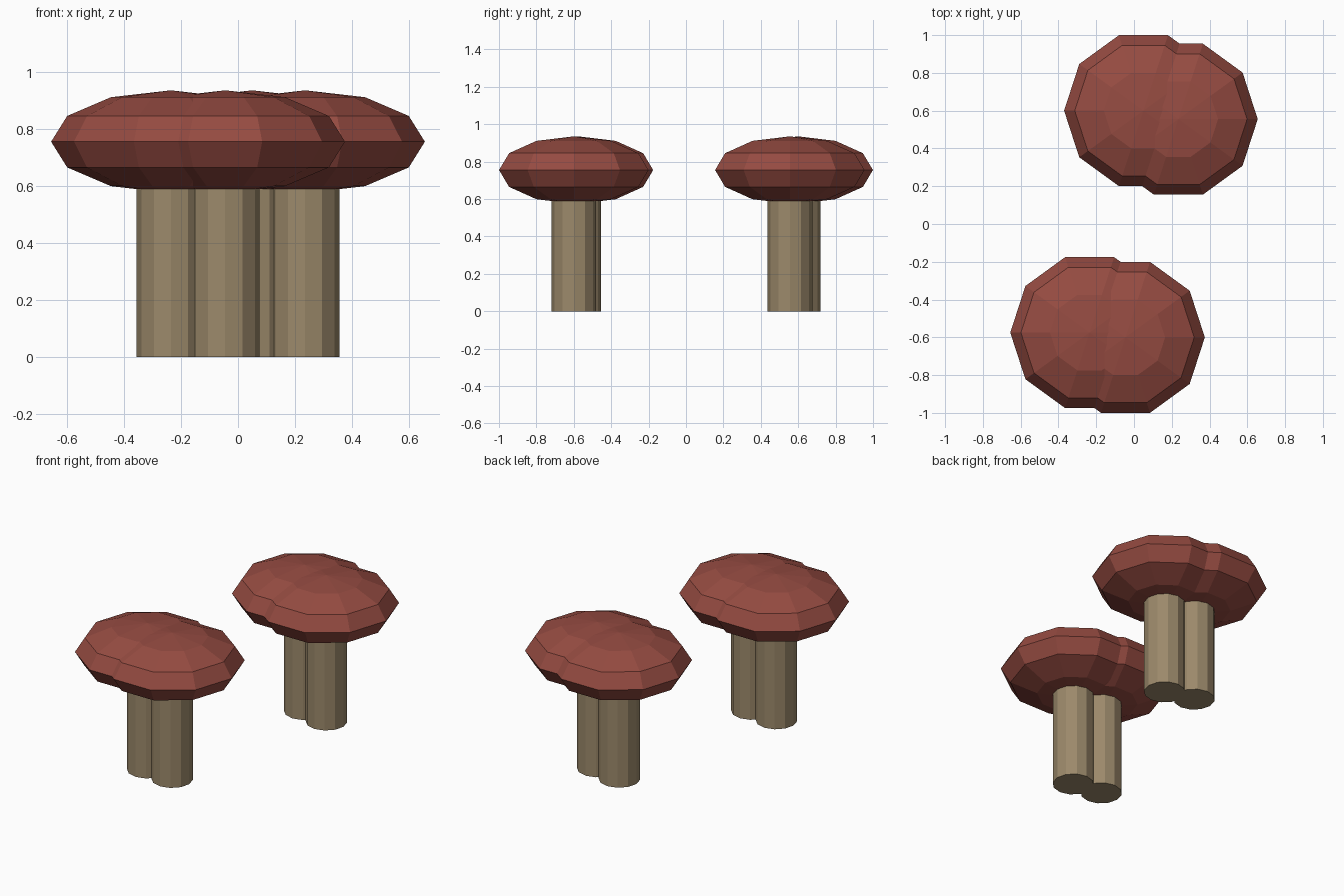
import bpy, bmesh
from math import sin, cos, pi

if "Cube" in bpy.data.objects:
    bpy.data.objects.remove(bpy.data.objects["Cube"])


def material(name, color):
    m = bpy.data.materials.new(name)
    m.diffuse_color = color
    m.use_nodes = True
    m.node_tree.nodes["Principled BSDF"].inputs["Base Color"].default_value = m.diffuse_color
    return m


def lathe(name, profile, sides, x, y, mat):
    """Flat-faced revolved solid, first vertex on +x; closes both ends
    with a single point where the radius is 0, otherwise with a flat face."""
    bm = bmesh.new()
    rings = []
    for r, z in profile:
        if r == 0:
            rings.append([bm.verts.new((0, 0, z))])
        else:
            rings.append([bm.verts.new((r * cos(2 * pi * i / sides),
                                        r * sin(2 * pi * i / sides), z))
                          for i in range(sides)])
    for a, b in zip(rings, rings[1:]):
        for i in range(sides):
            j = (i + 1) % sides
            if len(a) == 1:
                bm.faces.new((a[0], b[j], b[i]))
            elif len(b) == 1:
                bm.faces.new((a[i], a[j], b[0]))
            else:
                bm.faces.new((a[i], a[j], b[j], b[i]))
    for ring in (rings[0], rings[-1]):
        if len(ring) > 1:
            bm.faces.new(ring)
    bmesh.ops.recalc_face_normals(bm, faces=bm.faces)
    mesh = bpy.data.meshes.new(name)
    bm.to_mesh(mesh)
    bm.free()
    mesh.materials.append(mat)
    ob = bpy.data.objects.new(name, mesh)
    ob.location = (x, y, 0)
    bpy.context.collection.objects.link(ob)


red = material("cap_red", (0.30, 0.07, 0.053, 1))
tan = material("stem_tan", (0.33, 0.25, 0.145, 1))

# Squashed low-poly sphere for the cap, straight cylinder for the stem
cap = [(0 if k in (0, 6) else 0.42 * sin(pi * k / 6),
        0.755 - 0.18 * cos(pi * k / 6)) for k in range(7)]
stem = [(0.12, 0), (0.12, 0.6)]

# Two overlapping pairs of mushrooms
spots = {"front_left": (-0.235, -0.575), "front_right": (-0.045, -0.6),
         "back_left": (0.05, 0.6), "back_right": (0.235, 0.555)}
for place, (x, y) in spots.items():
    lathe(place + "_stem", stem, 12, x, y, tan)
    lathe(place + "_cap", cap, 10, x, y, red)
